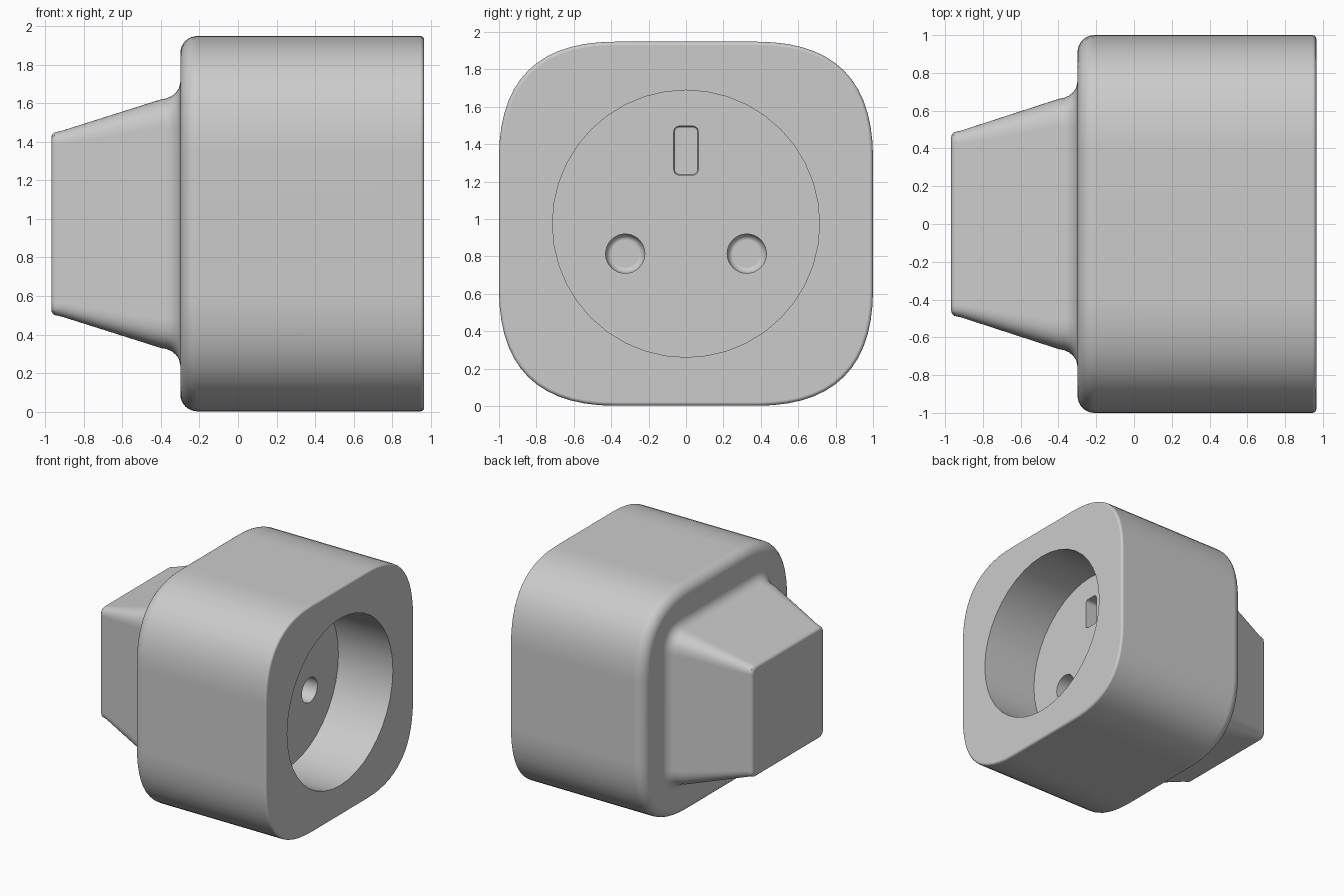
import bpy, bmesh, math

if "Cube" in bpy.data.objects:
    bpy.data.objects.remove(bpy.data.objects["Cube"])

CZ = 0.975          # height of the socket axis
FLOOR = 0.45        # x of the recess floor


def rounded_ring(x, hy, hz, e, cy=0.0, cz=CZ, n=14):
    """Rounded rectangle in the yz plane; e is how far each corner reaches."""
    pts = []
    corners = [(1, 1), (-1, 1), (-1, -1), (1, -1)]
    for i, (sy, sz) in enumerate(corners):
        c = (sy * hy, sz * hz)
        a, b = (c[0] - sy * e, c[1]), (c[0], c[1] - sz * e)
        if i % 2 == 0:
            a, b = b, a
        for k in range(n + 1):
            t = k / n
            y, z = [(1 - t) ** 2 * a[j] + 2 * t * (1 - t) * c[j] + t * t * b[j] for j in (0, 1)]
            pts.append((x, cy + y, cz + z))
    return pts


def circle_ring(x, r, cy=0.0, cz=CZ, n=40):
    return [(x, cy + r * math.cos(2 * math.pi * k / n), cz + r * math.sin(2 * math.pi * k / n))
            for k in range(n)]


def loft(name, rings):
    """Closed solid through a stack of rings."""
    bm = bmesh.new()
    rows = [[bm.verts.new(p) for p in ring] for ring in rings]
    for r0, r1 in zip(rows, rows[1:]):
        for i in range(len(r0)):
            j = (i + 1) % len(r0)
            bm.faces.new((r0[i], r0[j], r1[j], r1[i]))
    bm.faces.new(rows[0])
    bm.faces.new(rows[-1])
    bmesh.ops.recalc_face_normals(bm, faces=bm.faces)
    me = bpy.data.meshes.new(name)
    bm.to_mesh(me)
    bm.free()
    ob = bpy.data.objects.new(name, me)
    bpy.context.collection.objects.link(ob)
    return ob


# Tapered rear boss: x, half width, corner reach
sections = [
    (-0.968, 0.46, 0.05), (-0.964, 0.475, 0.055), (-0.952, 0.486, 0.06),
    (-0.935, 0.490, 0.065), (-0.91, 0.496, 0.07), (-0.40, 0.662, 0.15),
    (-0.37, 0.668, 0.16), (-0.343, 0.680, 0.17), (-0.322, 0.698, 0.19),
    (-0.306, 0.722, 0.21), (-0.299, 0.755, 0.24),
]
# Main body: rounded rear edge, then small front edge
for k in range(9):
    a = k / 8 * math.pi / 2
    d = 0.09 * (1 - math.sin(a))
    sections.append((-0.209 - 0.09 * math.cos(a), 1 - d, 0.62 - d))
for k in range(5):
    a = k / 4 * math.pi / 2
    d = 0.02 * (1 - math.cos(a))
    sections.append((0.945 + 0.02 * math.sin(a), 1 - d, 0.62 - d))
body = loft("socket_body", [rounded_ring(x, h, h - 0.027 * h, e) for x, h, e in sections])

# Cutters: round recess, two pin holes, earth slot
cutters = [loft("recess_cutter", [circle_ring(FLOOR, 0.714), circle_ring(1.1, 0.714)])]
pin = [(0.20, 0.073), (0.207, 0.088), (0.22, 0.10), (0.24, 0.105), (0.55, 0.105)]
for side in (-1, 1):
    cutters.append(loft("pin_cutter", [circle_ring(x, r, side * 0.325, 0.815, 32) for x, r in pin]))
slot = [(0.20, 0.012), (0.204, 0.004), (0.215, 0.0), (0.55, 0.0)]
cutters.append(loft("slot_cutter", [
    rounded_ring(x, 0.066 - d, 0.131 - d, 0.035 - d, 0.0, 1.366, 5) for x, d in slot]))

bpy.context.view_layer.objects.active = body
for c in cutters:
    m = body.modifiers.new("cut", 'BOOLEAN')
    m.operation, m.solver, m.object = 'DIFFERENCE', 'EXACT', c
    bpy.ops.object.modifier_apply(modifier=m.name)
    bpy.data.objects.remove(c)

# Smooth shading with crisp recess edges
body.select_set(True)
bpy.ops.object.shade_smooth_by_angle(angle=math.radians(35))
w = body.modifiers.new("weighted_normals", 'WEIGHTED_NORMAL')
w.keep_sharp = True
